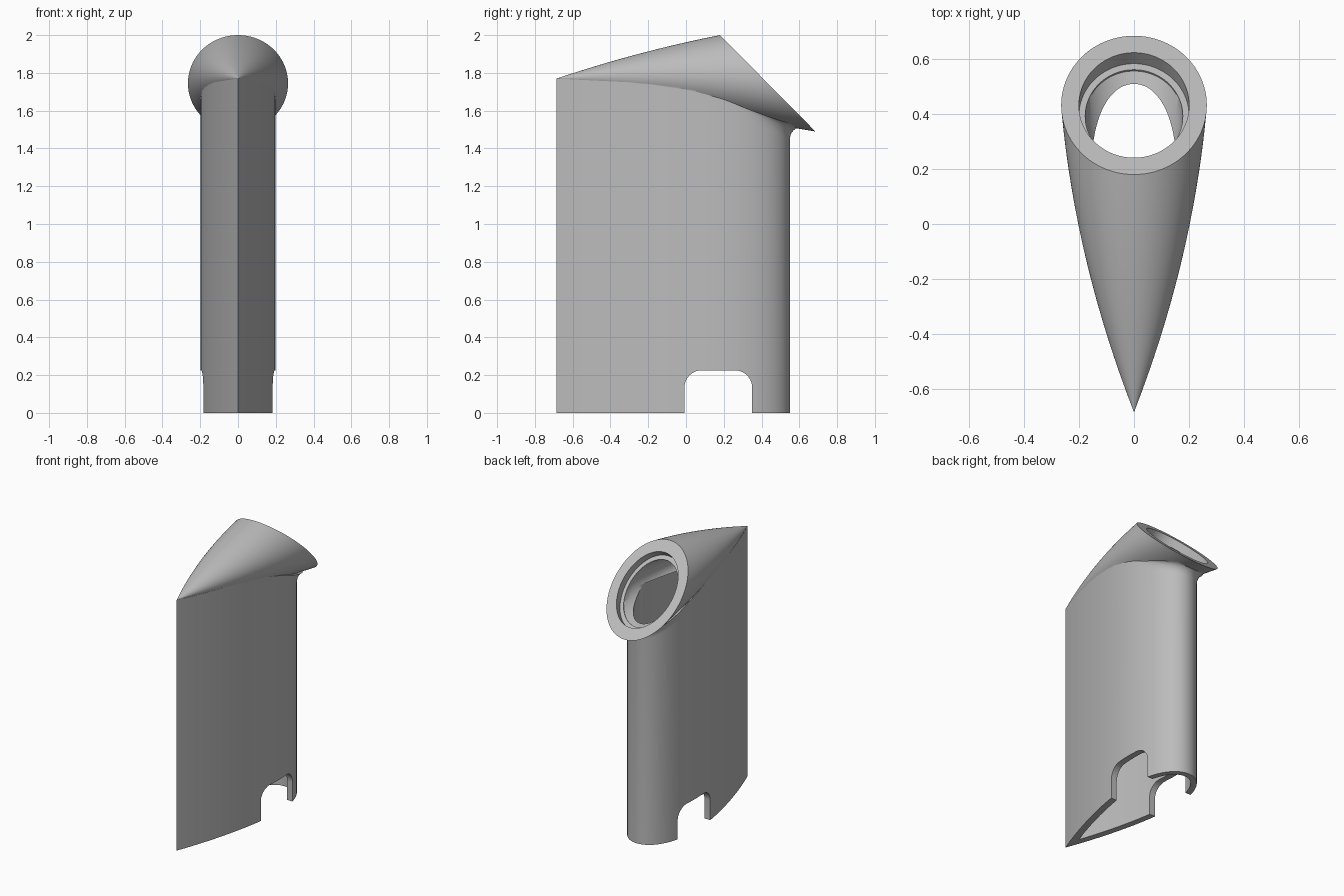
import bpy, bmesh, math

cube = bpy.data.objects.get("Cube")
if cube:
    bpy.data.objects.remove(cube, do_unlink=True)

grey = bpy.data.materials.new("plain grey")
grey.use_nodes = True
COLOUR = (0.5, 0.5, 0.5, 1)
grey.diffuse_color = COLOUR
grey.node_tree.nodes["Principled BSDF"].inputs["Base Color"].default_value = COLOUR


def loft(name, rings):
    """Closed solid through left-right symmetric rings, capped with cross strips."""
    bm = bmesh.new()
    loops = [[bm.verts.new(p) for p in ring] for ring in rings]
    n = len(loops[0])
    for a, b in zip(loops, loops[1:]):
        for i in range(n):
            j = (i + 1) % n
            bm.faces.new((a[i], a[j], b[j], b[i]))
    for cap in (loops[0], loops[-1]):
        for i in range(n // 2):
            quad = (cap[i], cap[i + 1], cap[n - i - 1], cap[-i])
            bm.faces.new(list(dict.fromkeys(quad)))
    bmesh.ops.recalc_face_normals(bm, faces=bm.faces)
    mesh = bpy.data.meshes.new(name)
    bm.to_mesh(mesh)
    bm.free()
    mesh.materials.append(grey)
    obj = bpy.data.objects.new(name, mesh)
    bpy.context.collection.objects.link(obj)
    return obj


def teardrop(back, front, half_width, steps=40):
    """Streamlined outline, round at the back and sharp at the front."""
    side = []
    for i in range(steps + 1):
        u = 1 - math.cos(math.pi / 2 * i / steps)
        w = (0.2969 * math.sqrt(u) - 0.126 * u - 0.3516 * u**2
             + 0.2843 * u**3 - 0.1036 * u**4) * half_width / 0.1
        side.append((w if 0 < i < steps else 0, back + (front - back) * u))
    return side + [(-x, y) for x, y in side[-2:0:-1]]


def mouth(scale, depth, steps=96):
    """Slanted oval, sunk by depth along its 45 degree axis."""
    ring = []
    for i in range(steps):
        a = 2 * math.pi * i / steps
        ring.append((0.265 * scale * math.sin(a),
                     0.4325 - depth + 0.2525 * scale * math.cos(a),
                     1.745 - depth - 0.255 * scale * math.cos(a)))
    return ring


def spout(end, tip, bulge_x, bulge_z, steps=16):
    """Bulging cone rings from a point to the oval end."""
    rings = []
    zc = sum(p[2] for p in end) / len(end)
    for k in range(steps + 1):
        s = max(k / steps, 0.003)
        b = 4 * s * (1 - s)
        rings.append([(x * s + bulge_x * b * x / 0.265,
                       tip[0] + (y - tip[0]) * s,
                       tip[1] + (z - tip[1]) * s + bulge_z * b * (z - zc) / 0.255)
                      for x, y, z in end])
    return rings


def seam_height(y):
    """Height at which the column wall runs into the spout."""
    pts = [(-0.69, 1.77), (-0.2, 1.745), (0, 1.715), (0.2, 1.66), (0.4, 1.58), (0.56, 1.51)]
    for (a, za), (b, zb) in zip(pts, pts[1:]):
        if y <= b:
            return za + (zb - za) * (y - a) / (b - a)
    return pts[-1][1]


def combine(target, other, operation):
    mod = target.modifiers.new(operation, "BOOLEAN")
    mod.operation = operation
    mod.solver = "EXACT"
    mod.object = other
    bpy.context.view_layer.objects.active = target
    bpy.ops.object.modifier_apply(modifier=mod.name)
    bpy.data.objects.remove(other, do_unlink=True)


# Column with a fillet flaring out under the mouth
outline = teardrop(0.55, -0.685, 0.198)
R = 0.065
rings = [[(x, y, 0) for x, y in outline]]
for k in range(9):
    a = math.pi / 2 * k / 8
    ring = []
    for x, y in outline:
        weight = max(0, (y - 0.25) / 0.3) ** 2
        push = R * (1 - math.cos(a)) * weight / (math.hypot(x, y - 0.3) or 1)
        ring.append((x + x * push, y + (y - 0.3) * push,
                     seam_height(y) - R + R * math.sin(a)))
    rings.append(ring)
body = loft("hollow_column", rings)

# Spout blending the front edge into the slanted mouth
combine(body, loft("spout", spout(mouth(1, 0), (-0.685, 1.77), 0.04, 0.015)), "UNION")

# Hollow interior, open at the bottom
inner = teardrop(0.51, -0.55, 0.155)
void = [[(x, y, -0.1) for x, y in inner],
        [(x, y, min(1.68, 2.09 - y)) for x, y in inner]]
combine(body, loft("column_void", void), "DIFFERENCE")

# Stepped opening in the mouth
throat = spout(mouth(0.67, 0.045), (-0.5, 1.74), 0.02, 0)
throat.append(mouth(0.67, 0.02))
combine(body, loft("throat_void", throat), "DIFFERENCE")
combine(body, loft("mouth_recess", [mouth(0.757, 0.04), mouth(0.757, -0.05)]), "DIFFERENCE")

# Round-cornered notch through both sides of the base
LOW, HIGH, TOP, CORNER = -0.008, 0.35, 0.225, 0.09
arch = [(LOW, -0.1)]
for cy, start in ((LOW + CORNER, math.pi), (HIGH - CORNER, math.pi / 2)):
    for i in range(11):
        a = start - math.pi / 2 * i / 10
        arch.append((cy + CORNER * math.cos(a), TOP - CORNER + CORNER * math.sin(a)))
arch.append((HIGH, -0.1))
combine(body, loft("notch", [[(x, y, z) for y, z in arch] for x in (-0.5, 0.5)]), "DIFFERENCE")

# Smooth shading with crisp edges
bpy.ops.object.select_all(action="DESELECT")
body.select_set(True)
bpy.context.view_layer.objects.active = body
bpy.ops.object.shade_smooth_by_angle(angle=math.radians(30))
